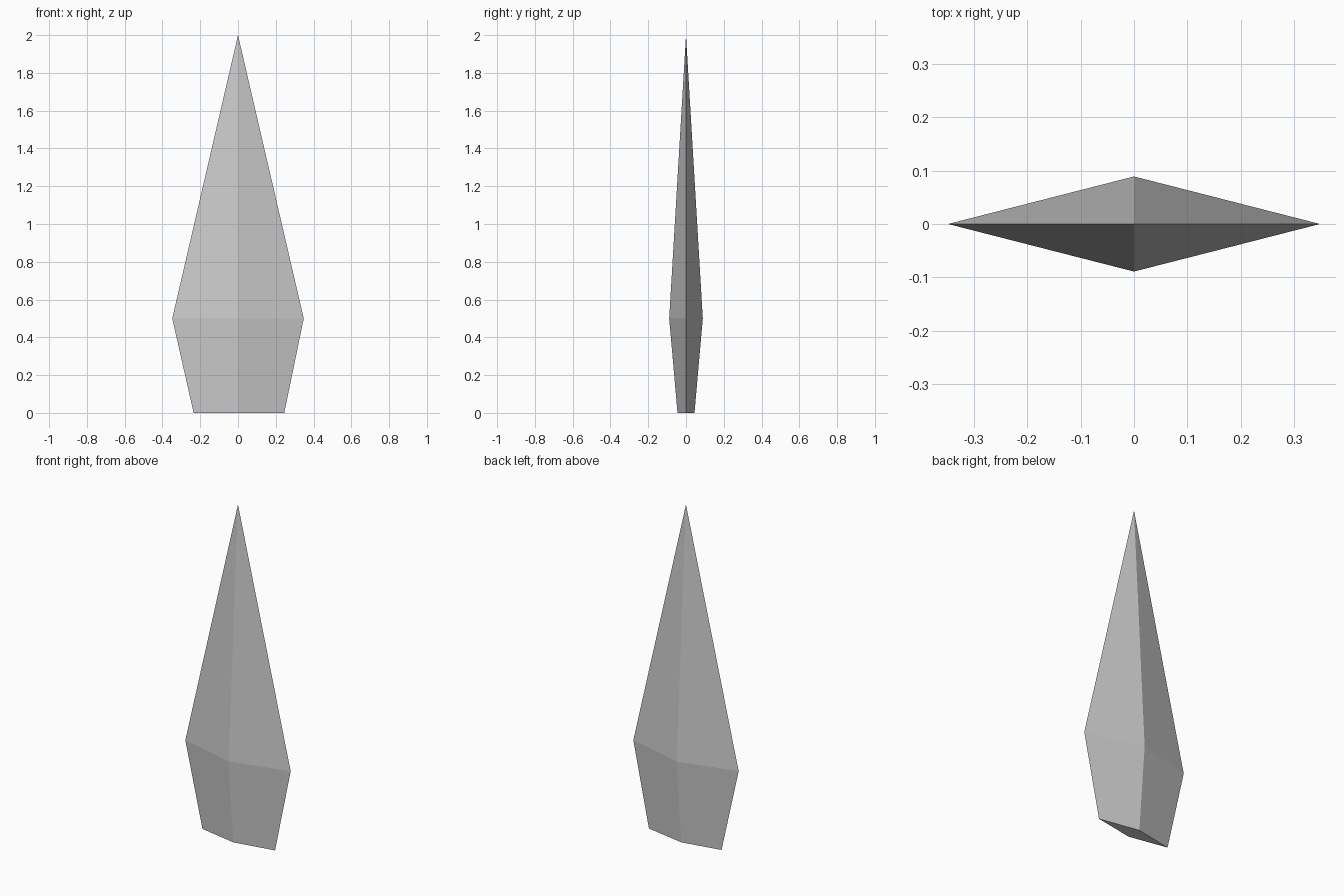
import bpy
import bmesh

if "Cube" in bpy.data.objects:
    bpy.data.objects.remove(bpy.data.objects["Cube"])

# Flat diamond-section blade: base ring, shoulder ring, then a point
# Each ring: left x, right x, half thickness, height
RINGS = [(-0.235, 0.245, 0.045, 0.0), (-0.348, 0.348, 0.089, 0.5)]
TIP = (0, 0, 2.0)

bm = bmesh.new()


def diamond(left, right, t, z):
    pts = [(right, 0, z), (0, t, z), (left, 0, z), (0, -t, z)]
    return [bm.verts.new(p) for p in pts]


base, shoulder = [diamond(*r) for r in RINGS]
tip = bm.verts.new(TIP)

# Flat underside, lower taper and long upper facets
bm.faces.new(base[::-1])
for i in range(4):
    j = (i + 1) % 4
    bm.faces.new((base[i], base[j], shoulder[j], shoulder[i]))
    bm.faces.new((shoulder[i], shoulder[j], tip))
bmesh.ops.recalc_face_normals(bm, faces=bm.faces)

mesh = bpy.data.meshes.new("blade")
bm.to_mesh(mesh)
bm.free()
blade = bpy.data.objects.new("blade", mesh)
bpy.context.collection.objects.link(blade)
